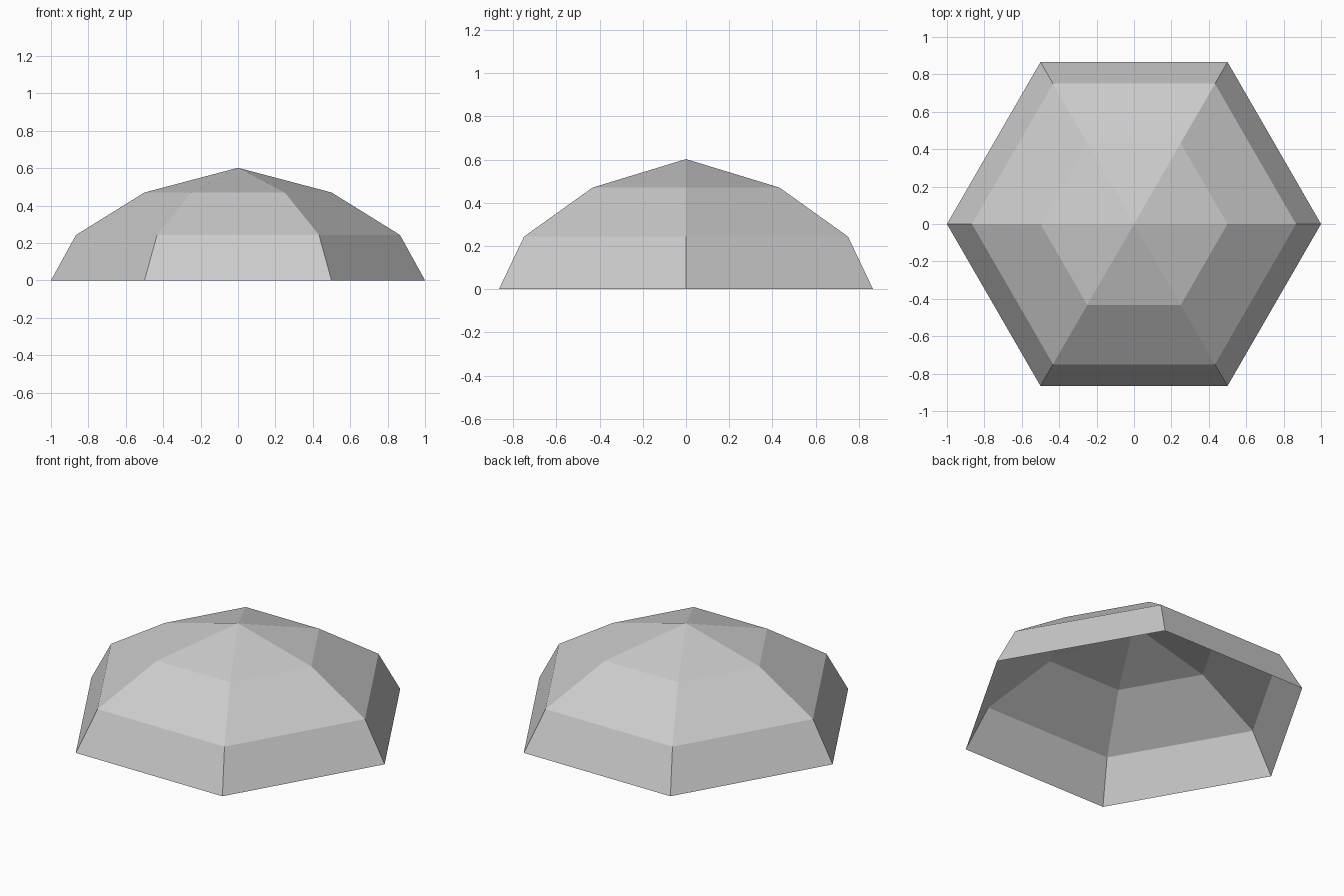
import bpy
import bmesh
from math import cos, sin, tau

cube = bpy.data.objects.get("Cube")
if cube:
    bpy.data.objects.remove(cube, do_unlink=True)

# Plain light grey material
grey = bpy.data.materials.new("light grey")
grey.use_nodes = True
color = (0.6, 0.6, 0.6, 1)
grey.diffuse_color = color
grey.node_tree.nodes["Principled BSDF"].inputs["Base Color"].default_value = color

# Open six-sided dome shell: rings of (radius, height), closed by an apex
SIDES = 6
PROFILE = [(1, 0), (0.866, 0.243), (0.5, 0.47)]
APEX = 0.602

bm = bmesh.new()
rings = [[bm.verts.new((r * cos(tau * i / SIDES), r * sin(tau * i / SIDES), z))
          for i in range(SIDES)] for r, z in PROFILE]
top = bm.verts.new((0, 0, APEX))

# Side panels
for low, high in zip(rings, rings[1:]):
    for i in range(SIDES):
        j = (i + 1) % SIDES
        bm.faces.new((low[i], low[j], high[j], high[i]))

# Cap panels
for i in range(SIDES):
    bm.faces.new((rings[-1][i], rings[-1][(i + 1) % SIDES], top))

mesh = bpy.data.meshes.new("dome_shell")
bm.to_mesh(mesh)
bm.free()
mesh.materials.append(grey)
dome = bpy.data.objects.new("dome_shell", mesh)
bpy.context.collection.objects.link(dome)
